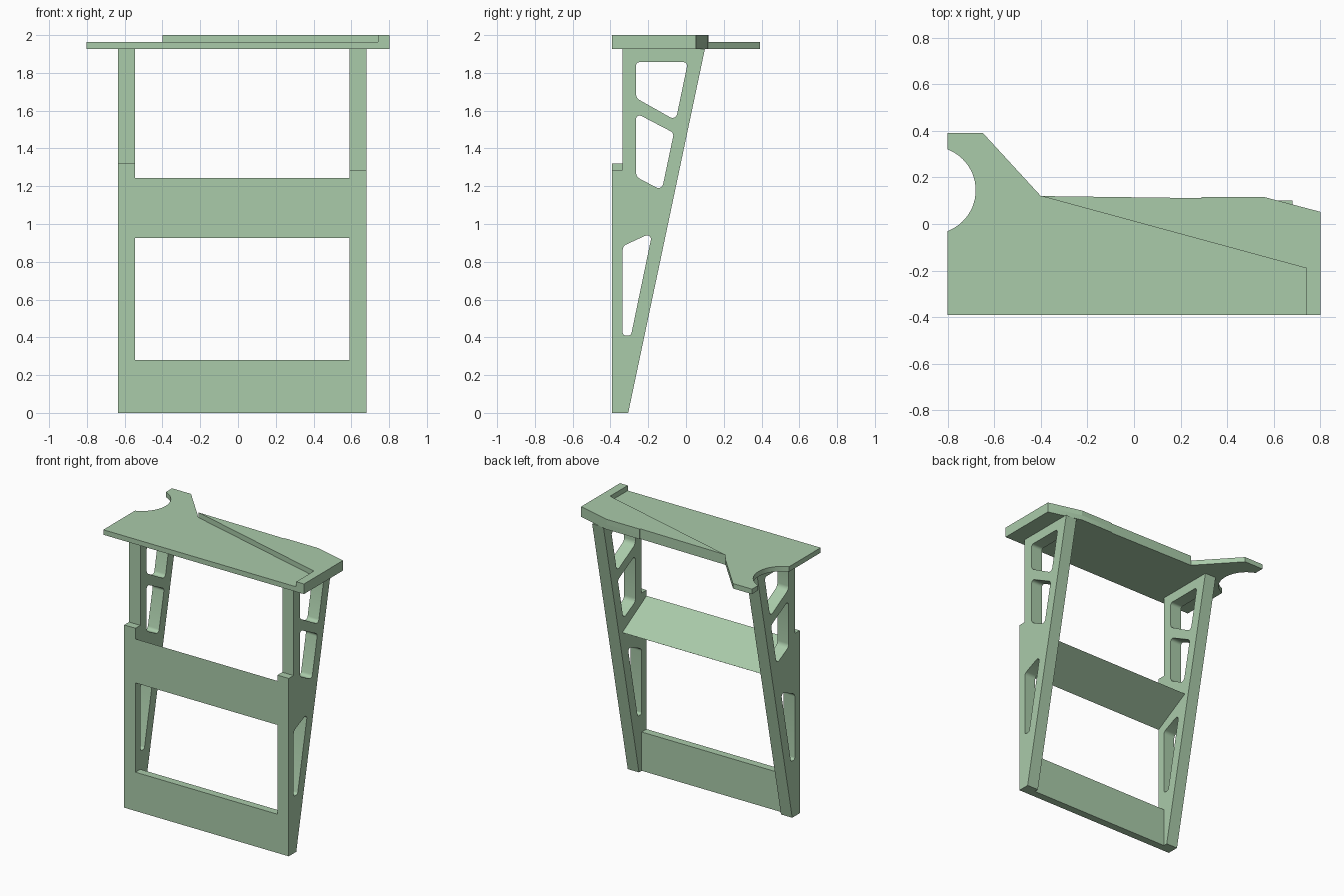
import bpy, bmesh, math
from mathutils import Vector, Matrix

if "Cube" in bpy.data.objects:
    bpy.data.objects.remove(bpy.data.objects["Cube"])

# Muted green for every part
green = bpy.data.materials.new("muted_green")
green.diffuse_color = (0.40, 0.595, 0.40, 1)
green.use_nodes = True
green.node_tree.nodes["Principled BSDF"].inputs["Base Color"].default_value = green.diffuse_color


def fillet(points, radii, steps=6):
    """Round each corner of a closed polygon."""
    out, n = [], len(points)
    for i, r in enumerate(radii):
        p = Vector(points[i])
        a = (Vector(points[i - 1]) - p).normalized()
        b = (Vector(points[(i + 1) % n]) - p).normalized()
        half = a.angle(b) / 2
        centre = p + (a + b).normalized() * (r / math.sin(half))
        tangent = r / math.tan(half)
        s, e = p + a * tangent - centre, p + b * tangent - centre
        sweep = s.angle(e)
        for k in range(steps + 1):
            t = k / steps
            v = (s * math.sin((1 - t) * sweep) + e * math.sin(t * sweep)) / math.sin(sweep)
            out.append(tuple(centre + v))
    return out


def plate(name, loops, lo, hi, axis, smooth=False):
    """Extrude an outline with holes from lo to hi along x or z."""
    curve = bpy.data.curves.new(name + "_profile", 'CURVE')
    curve.dimensions = '2D'
    curve.fill_mode = 'BOTH'
    curve.extrude = (hi - lo) / 2
    for loop in loops:
        sp = curve.splines.new('POLY')
        sp.points.add(len(loop) - 1)
        for pt, (u, v) in zip(sp.points, loop):
            pt.co = (u, v, 0, 1)
        sp.use_cyclic_u = True
    tmp = bpy.data.objects.new(name + "_tmp", curve)
    bpy.context.collection.objects.link(tmp)
    dg = bpy.context.evaluated_depsgraph_get()
    mesh = bpy.data.meshes.new_from_object(tmp.evaluated_get(dg))
    bpy.data.objects.remove(tmp)
    bpy.data.curves.remove(curve)

    mesh.transform(Matrix.Translation((0, 0, (lo + hi) / 2)))
    if axis == 'X':   # profile drawn in (y, z)
        mesh.transform(Matrix(((0, 0, 1, 0), (1, 0, 0, 0), (0, 1, 0, 0), (0, 0, 0, 1))))
    bm = bmesh.new()
    bm.from_mesh(mesh)
    bmesh.ops.remove_doubles(bm, verts=bm.verts, dist=1e-5)
    bmesh.ops.recalc_face_normals(bm, faces=bm.faces)
    for f in bm.faces:
        f.smooth = False
        f.material_index = 0
    bm.to_mesh(mesh)
    bm.free()
    mesh.name = name
    mesh.materials.clear()
    mesh.materials.append(green)
    obj = bpy.data.objects.new(name, mesh)
    bpy.context.collection.objects.link(obj)
    if smooth:
        bpy.ops.object.select_all(action='DESELECT')
        obj.select_set(True)
        bpy.context.view_layer.objects.active = obj
        bpy.ops.object.shade_smooth_by_angle(angle=math.radians(30))
    return obj


FRONT = -0.392
TOP = 1.927
LEDGE = 1.963

# Side frames: tapered panels with three rounded openings
holes = [
    fillet([(-0.265, 1.857), (0.01, 1.857), (-0.054, 1.548), (-0.265, 1.667)],
           [0.02, 0.02, 0.025, 0.04]),
    fillet([(-0.265, 1.587), (-0.064, 1.482), (-0.128, 1.178), (-0.265, 1.25)],
           [0.02, 0.025, 0.025, 0.04]),
    fillet([(-0.335, 0.883), (-0.178, 0.955), (-0.291, 0.41), (-0.335, 0.41)],
           [0.03, 0.02, 0.017, 0.015]),
]
for name, x0, x1, step in (("left_side_frame", -0.635, -0.545, 1.32),
                           ("right_side_frame", 0.59, 0.68, 1.285)):
    outline = [(FRONT, 0), (-0.306, 0), (0.1, TOP), (-0.337, TOP),
               (-0.337, step), (FRONT, step)]
    plate(name, [outline] + holes, x0, x1, 'X', smooth=True)

# Wedge-shaped middle shelf and lower front board
plate("middle_shelf", [[(FRONT, 0.925), (-0.115, 1.083), (FRONT, 1.243)]],
      -0.545, 0.59, 'X')
plate("lower_board", [[(FRONT, 0), (-0.337, 0), (-0.337, 0.28), (FRONT, 0.28)]],
      -0.545, 0.59, 'X')

# Table top with a round notch in its left edge
W = 0.802
r, cx, cy = 0.1876, -0.8676, 0.145
a = math.acos((-W - cx) / r)
notch = [(cx + r * math.cos(t), cy + r * math.sin(t))
         for t in (a - 2 * a * i / 24 for i in range(25))]
back_edge = [(-0.4, 0.12), (0.29, 0.111), (0.29, 0.117), (0.555, 0.117), (W, 0.052)]
table = ([(-W, FRONT), (W, FRONT)] + back_edge[::-1]
         + [(-0.65, -FRONT), (-W, -FRONT)] + notch)
plate("table_top", [table], TOP, LEDGE, 'Z', smooth=True)

# Raised ledge along the back and right edge
plate("raised_ledge", [back_edge + [(W, FRONT), (0.74, FRONT), (0.74, -0.19)]],
      LEDGE, 2.0, 'Z')
